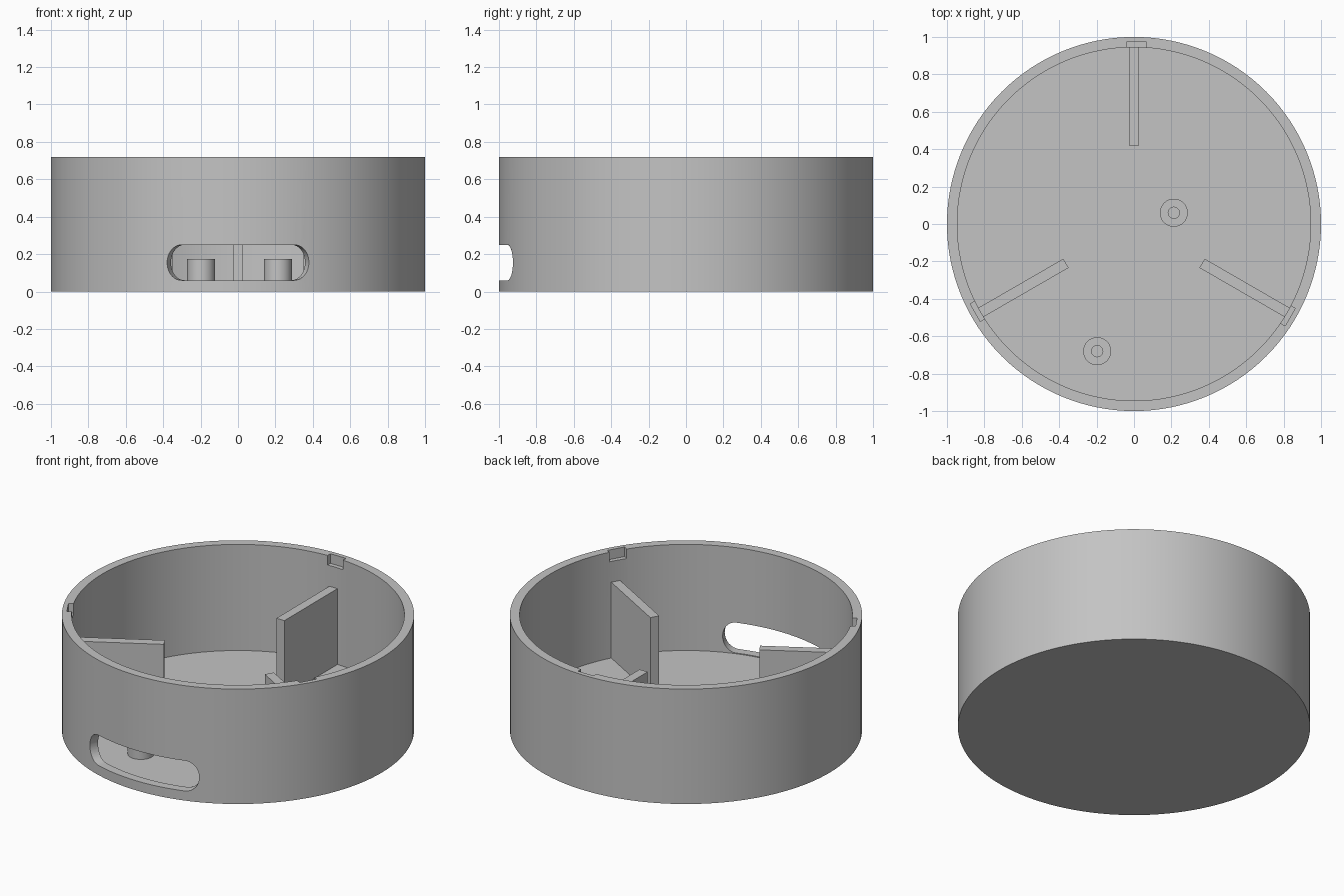
import bpy, bmesh
from math import pi, sin, cos, radians
from mathutils import Matrix, Vector

cube = bpy.data.objects.get("Cube")
if cube:
    bpy.data.objects.remove(cube, do_unlink=True)

HEIGHT, FLOOR, INNER = 0.72, 0.055, 0.945

grey = bpy.data.materials.new("plain_grey")
grey.use_nodes = True
colour = (0.55, 0.55, 0.55, 1)
grey.diffuse_color = colour
grey.node_tree.nodes["Principled BSDF"].inputs["Base Color"].default_value = colour


def make(name, bm):
    bmesh.ops.recalc_face_normals(bm, faces=bm.faces)
    mesh = bpy.data.meshes.new(name)
    bm.to_mesh(mesh)
    bm.free()
    mesh.materials.append(grey)
    obj = bpy.data.objects.new(name, mesh)
    bpy.context.collection.objects.link(obj)
    return obj


def activate(obj):
    bpy.ops.object.select_all(action='DESELECT')
    obj.select_set(True)
    bpy.context.view_layer.objects.active = obj


def smooth(obj):
    activate(obj)
    bpy.ops.object.shade_smooth_by_angle(angle=radians(30))


def lathe(name, profile, sides, x=0, y=0):
    """Revolve an (r, z) profile and cap both ends."""
    bm = bmesh.new()
    rings = [[bm.verts.new((x + r * cos(2 * pi * i / sides),
                            y + r * sin(2 * pi * i / sides), z))
              for i in range(sides)] for r, z in profile]
    for a, b in zip(rings, rings[1:]):
        for i in range(sides):
            j = (i + 1) % sides
            bm.faces.new((a[i], a[j], b[j], b[i]))
    bm.faces.new(rings[0])
    bm.faces.new(rings[-1])
    return make(name, bm)


def box(name, low, high, turn=0):
    """Box between two corners, turned about the z axis."""
    low, high = Vector(low), Vector(high)
    bm = bmesh.new()
    bmesh.ops.create_cube(bm, size=1)
    bmesh.ops.scale(bm, vec=high - low, verts=bm.verts)
    bmesh.ops.translate(bm, vec=(low + high) / 2, verts=bm.verts)
    bmesh.ops.rotate(bm, matrix=Matrix.Rotation(turn, 3, 'Z'), verts=bm.verts)
    return make(name, bm)


def cut(target, cutter):
    activate(target)
    mod = target.modifiers.new("cut", 'BOOLEAN')
    mod.operation = 'DIFFERENCE'
    mod.solver = 'EXACT'
    mod.object = cutter
    bpy.ops.object.modifier_apply(modifier=mod.name)
    bpy.data.objects.remove(cutter, do_unlink=True)


def slot_cutter():
    """Rounded slot that narrows towards the middle of the cup."""
    half, r, mid = 0.41, 0.095, 0.155
    steps = 16
    outline = []
    for side, start in ((1, -pi / 2), (-1, pi / 2)):
        for i in range(steps + 1):
            a = start + pi * i / steps
            outline.append((side * (half - r) + r * cos(a), mid + r * sin(a)))
    bm = bmesh.new()
    near, far = [[bm.verts.new((x * k, -k, z)) for x, z in outline]
                 for k in (1.1, 0.8)]
    bm.faces.new(near)
    bm.faces.new(far)
    for i in range(len(outline)):
        j = (i + 1) % len(outline)
        bm.faces.new((near[i], near[j], far[j], far[i]))
    return make("slot_cutter", bm)


# Round open cup with a front slot and three rim notches
cup = lathe("cup_body", [(1, 0), (1, HEIGHT), (INNER, HEIGHT), (INNER, FLOOR)], 128)
cut(cup, slot_cutter())
turns = [0, 2 * pi / 3, 4 * pi / 3]
for t in turns:
    cut(cup, box("notch_cutter", (-0.04, 0.85, 0.66), (0.068, 0.972, 0.8), t))
smooth(cup)

# Three upright support fins
for name, t in zip(("back_fin", "right_fin", "left_fin"), turns):
    box(name, (-0.028, 0.42, FLOOR - 0.01), (0.028, 0.955, 0.53), t)

# Two hollow screw posts
for name, x, y in (("back_post", 0.213, 0.06), ("front_post", -0.197, -0.68)):
    smooth(lathe(name, [(0.075, FLOOR - 0.01), (0.075, 0.175),
                        (0.03, 0.175), (0.03, FLOOR)], 32, x, y))
